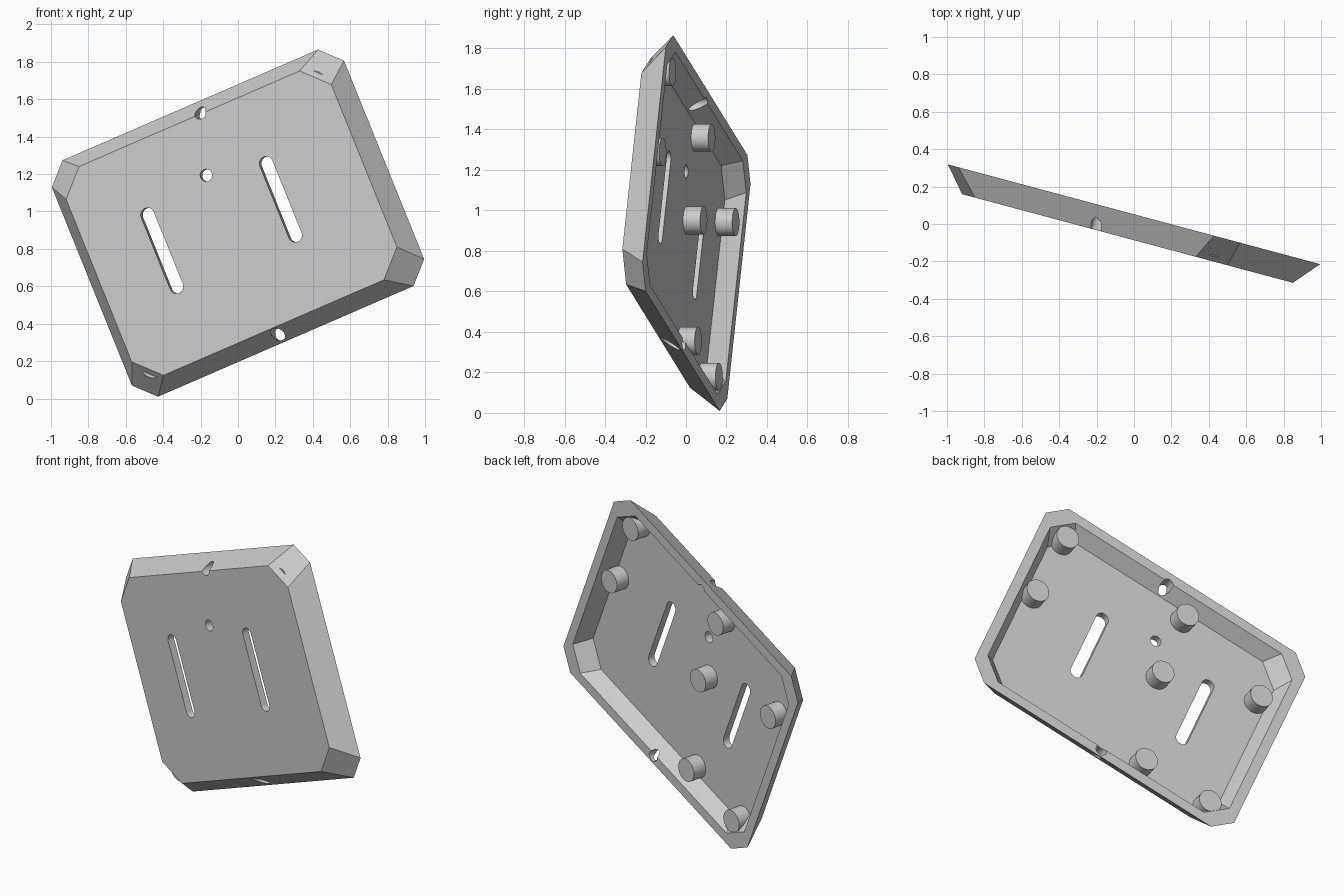
import bpy, bmesh
from math import radians, cos, sin, pi
from mathutils import Matrix

cube = bpy.data.objects.get("Cube")
if cube:
    bpy.data.objects.remove(cube, do_unlink=True)

# Single plain grey material
grey = bpy.data.materials.new("plain_grey")
grey.use_nodes = True
GREY = (0.6, 0.6, 0.6, 1)
grey.diffuse_color = GREY
grey.node_tree.nodes["Principled BSDF"].inputs["Base Color"].default_value = GREY

# Tray frame: local x along the long side, y along the short side, z to the front
PLACE = (Matrix.Translation((0, 0.052, 0.9375)) @ Matrix.Rotation(radians(-15), 4, "Z")
         @ Matrix.Rotation(radians(90), 4, "X") @ Matrix.Rotation(radians(22.7), 4, "Z"))


def make_object(name, bm):
    bmesh.ops.recalc_face_normals(bm, faces=bm.faces)
    mesh = bpy.data.meshes.new(name)
    bm.to_mesh(mesh)
    bm.free()
    mesh.transform(PLACE)
    mesh.materials.append(grey)
    obj = bpy.data.objects.new(name, mesh)
    bpy.context.collection.objects.link(obj)
    return obj


def octagon(bm, half_x, half_y, chamfer, z):
    a, b = half_x - chamfer, half_y - chamfer
    quarter = [(half_x, b), (a, half_y)]
    points = quarter + [(-x, y) for x, y in reversed(quarter)]
    points += [(-x, -y) for x, y in points]
    return [bm.verts.new((x, y, z)) for x, y in points]


def prism(bm, outline, z0, z1):
    low, high = ([bm.verts.new((x, y, z)) for x, y in outline] for z in (z0, z1))
    bm.faces.new(low)
    bm.faces.new(high)
    for i in range(len(low)):
        bm.faces.new((low[i - 1], low[i], high[i], high[i - 1]))


def slot_outline(x, y0, y1, radius, steps=16):
    arc = [pi * i / steps for i in range(steps + 1)]
    return ([(x + radius * cos(t), y1 + radius * sin(t)) for t in arc]
            + [(x - radius * cos(t), y0 - radius * sin(t)) for t in arc])


def circle_outline(x, y, radius, steps=32):
    return [(x + radius * cos(2 * pi * i / steps), y + radius * sin(2 * pi * i / steps))
            for i in range(steps)]


# Hollow tray: front face, sloped outer wall, rim, sloped inner wall, floor
bm = bmesh.new()
rings = [octagon(bm, 0.7955, 0.605, 0.134, 0.134),
         octagon(bm, 0.8765, 0.685, 0.11, 0),
         octagon(bm, 0.8165, 0.625, 0.12, 0),
         octagon(bm, 0.7645, 0.573, 0.13, 0.09)]
bm.faces.new(rings[0])
bm.faces.new(rings[-1])
for r, s in zip(rings, rings[1:]):
    for i in range(8):
        bm.faces.new((r[i - 1], r[i], s[i], s[i - 1]))
tray = make_object("tray", bm)

# Cutter: two long slots, a small hole and two edge holes
bm = bmesh.new()
for x in (-0.412, 0.30):
    prism(bm, slot_outline(x, -0.195, 0.22, 0.038), -0.1, 0.3)
for x, y in ((-0.031, 0.29), (0.065, 0.611), (-0.008, -0.641)):
    prism(bm, circle_outline(x, y, 0.033), -0.1, 0.3)
cutter = make_object("hole_cutter", bm)
cutter.hide_render = True

cut = tray.modifiers.new("holes", "BOOLEAN")
cut.operation = "DIFFERENCE"
cut.solver = "EXACT"
cut.object = cutter
graph = bpy.context.evaluated_depsgraph_get()
carved = bpy.data.meshes.new_from_object(tray.evaluated_get(graph))
tray.modifiers.clear()
tray.data = carved
bpy.data.objects.remove(cutter, do_unlink=True)

# Pegs standing on the floor inside the tray
PEGS = {"top_left": (0.70, 0.515), "left": (0.72, 0.08), "top": (-0.115, 0.505),
        "middle": (-0.131, 0.069), "right": (-0.70, 0.298),
        "bottom": (-0.265, -0.52), "bottom_right": (-0.70, -0.53)}
parts = [tray]
for name, (x, y) in PEGS.items():
    bm = bmesh.new()
    prism(bm, circle_outline(x, y, 0.069), 0.003, 0.107)
    parts.append(make_object(name + "_peg", bm))

# Smooth round sides, sharp edges kept
bpy.ops.object.select_all(action="DESELECT")
for obj in parts:
    obj.select_set(True)
bpy.context.view_layer.objects.active = tray
bpy.ops.object.shade_smooth_by_angle(angle=radians(25))
